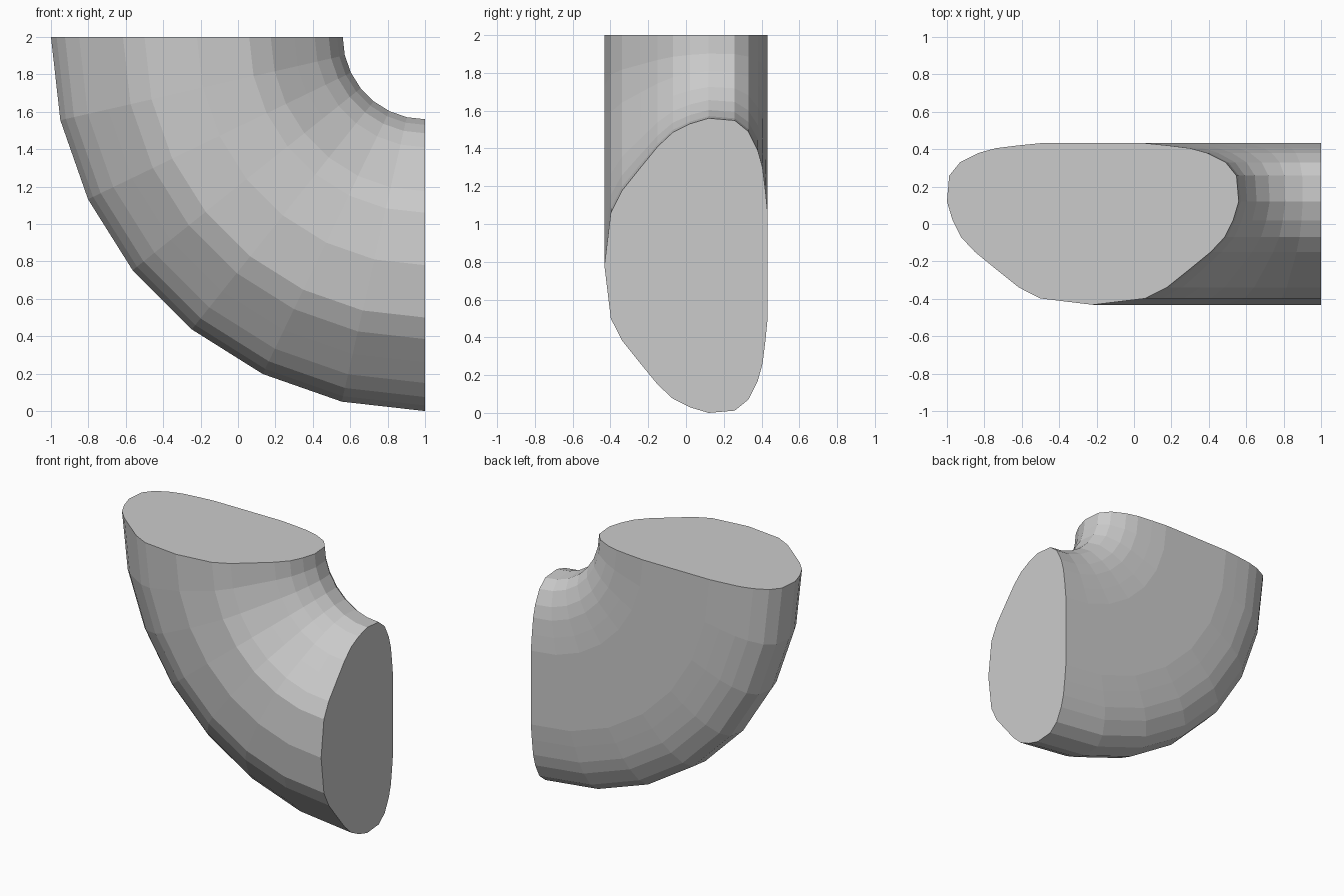
import bpy, bmesh
from math import sin, cos, radians

if "Cube" in bpy.data.objects:
    bpy.data.objects.remove(bpy.data.objects["Cube"])

# Half cross-section: (half width along the bend radius, depth y), front to back
HALF = [(0.28, -0.398), (0.395, -0.34), (0.52, -0.24), (0.63, -0.15), (0.705, -0.07),
        (0.75, 0.02), (0.78, 0.12), (0.768, 0.258), (0.71, 0.33), (0.61, 0.38),
        (0.52, 0.405), (0.40, 0.42), (0.28, 0.432)]
MID_R = 1.22            # radius of the bend's centre line
STEPS = 7               # segments in the quarter bend
CX, CZ = 1.0, 2.0       # bend axis, running along y

# Full closed loop: outer side, back point, mirrored inner side, front point
loop = [(MID_R + w, y) for w, y in HALF] + [(MID_R, 0.432)]
loop += [(MID_R - w, y) for w, y in reversed(HALF)] + [(MID_R, -0.432)]

# Sweep the section through a quarter turn
bm = bmesh.new()
rings = []
for i in range(STEPS + 1):
    a = radians(90 * i / STEPS)
    rings.append([bm.verts.new((CX - r * cos(a), y, CZ - r * sin(a))) for r, y in loop])
n = len(loop)
for a, b in zip(rings, rings[1:]):
    for j in range(n):
        k = (j + 1) % n
        bm.faces.new((a[j], a[k], b[k], b[j]))

# Flat end caps
bm.faces.new(rings[0])
bm.faces.new(rings[-1])
bmesh.ops.recalc_face_normals(bm, faces=bm.faces[:])

mesh = bpy.data.meshes.new("elbow_bend")
bm.to_mesh(mesh)
bm.free()
elbow = bpy.data.objects.new("elbow_bend", mesh)
bpy.context.collection.objects.link(elbow)

# Single plain grey
grey = bpy.data.materials.new("plain grey")
grey.diffuse_color = (0.6, 0.6, 0.6, 1)
grey.use_nodes = True
grey.node_tree.nodes["Principled BSDF"].inputs["Base Color"].default_value = grey.diffuse_color
mesh.materials.append(grey)
